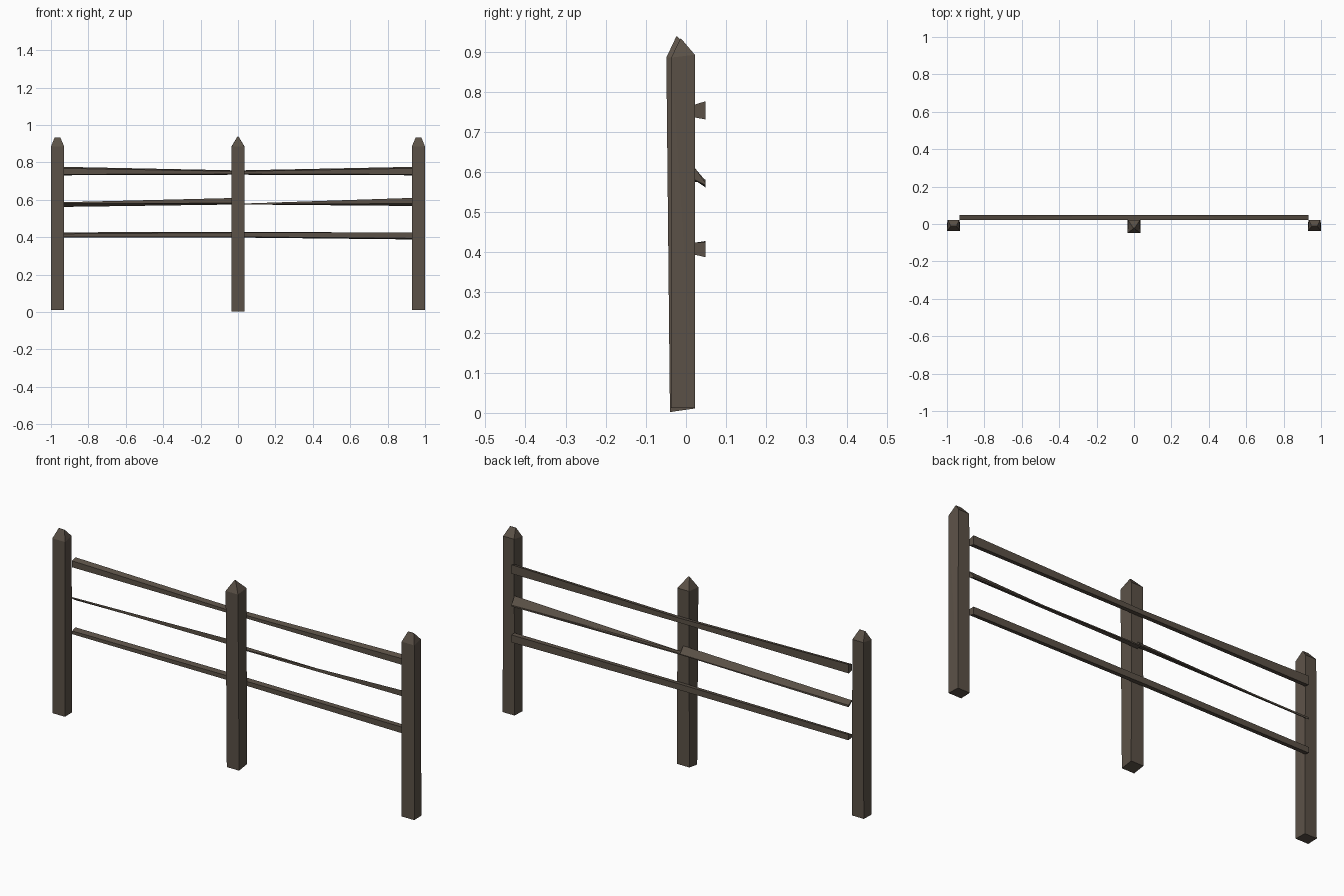
import bpy, bmesh

if "Cube" in bpy.data.objects:
    bpy.data.objects.remove(bpy.data.objects["Cube"])

wood = bpy.data.materials.new("dark_wood")
wood.diffuse_color = (0.105, 0.083, 0.063, 1)
wood.use_nodes = True
wood.node_tree.nodes["Principled BSDF"].inputs["Base Color"].default_value = wood.diffuse_color


def loft(name, sections):
    """Skin a closed flat-shaded solid through four-cornered sections."""
    bm = bmesh.new()
    rings = [[bm.verts.new(p) for p in s] for s in sections]
    for a, b in zip(rings, rings[1:]):
        for i in range(4):
            j = (i + 1) % 4
            bm.faces.new((a[i], a[j], b[j], b[i]))
    bm.faces.new(rings[0][::-1])
    bm.faces.new(rings[-1])
    bmesh.ops.remove_doubles(bm, verts=bm.verts, dist=0.0002)
    bmesh.ops.triangulate(bm, faces=bm.faces)
    bmesh.ops.recalc_face_normals(bm, faces=bm.faces)
    me = bpy.data.meshes.new(name)
    bm.to_mesh(me)
    bm.free()
    me.materials.append(wood)
    ob = bpy.data.objects.new(name, me)
    bpy.context.collection.objects.link(ob)


def quad(x, front, back, wf, wb, zf, zb):
    return [(x - wf, front, zf), (x + wf, front, zf),
            (x + wb, back, zb), (x - wb, back, zb)]


# End posts with a short ridge on top
for name, x in (("left_post", -0.965), ("right_post", 0.965)):
    loft(name, [quad(x, -0.037, 0.022, 0.035, 0.033, 0.012, 0.012),
                quad(x, -0.037, 0.022, 0.035, 0.030, 0.885, 0.892),
                quad(x, -0.014, -0.012, 0.016, 0.015, 0.932, 0.932)])

# Middle post, leaning slightly forward, with a pointed top
loft("middle_post", [quad(0, -0.040, 0.022, 0.034, 0.034, 0.002, 0.011),
                     quad(0, -0.049, 0.022, 0.034, 0.032, 0.885, 0.890),
                     quad(0, -0.024, -0.022, 0.003, 0.003, 0.938, 0.938)])


# Rails: two warped planks each, end = (front low, front high, back low, back high)
def rail(name, x0, e0, x1, e1):
    f, b = 0.022, 0.048
    loft(name, [[(x, f, e[0]), (x, f, e[1]), (x, b, e[3]), (x, b, e[2])]
                for x, e in ((x0, e0), (x1, e1))])


E = 0.932
top_end, top_mid = (0.736, 0.768, 0.731, 0.776), (0.738, 0.752, 0.734, 0.757)
rail("top_rail_left", -E, top_end, 0, top_mid)
rail("top_rail_right", 0, top_mid, E, top_end)
rail("middle_rail_left", -E, (0.580, 0.587, 0.562, 0.572), 0, (0.582, 0.610, 0.575, 0.579))
rail("middle_rail_right", 0, (0.575, 0.579, 0.575, 0.581), E, (0.580, 0.610, 0.567, 0.574))
low_mid = (0.402, 0.424, 0.398, 0.428)
rail("bottom_rail_left", -E, (0.402, 0.418, 0.397, 0.426), 0, low_mid)
rail("bottom_rail_right", 0, low_mid, E, (0.394, 0.425, 0.388, 0.425))
